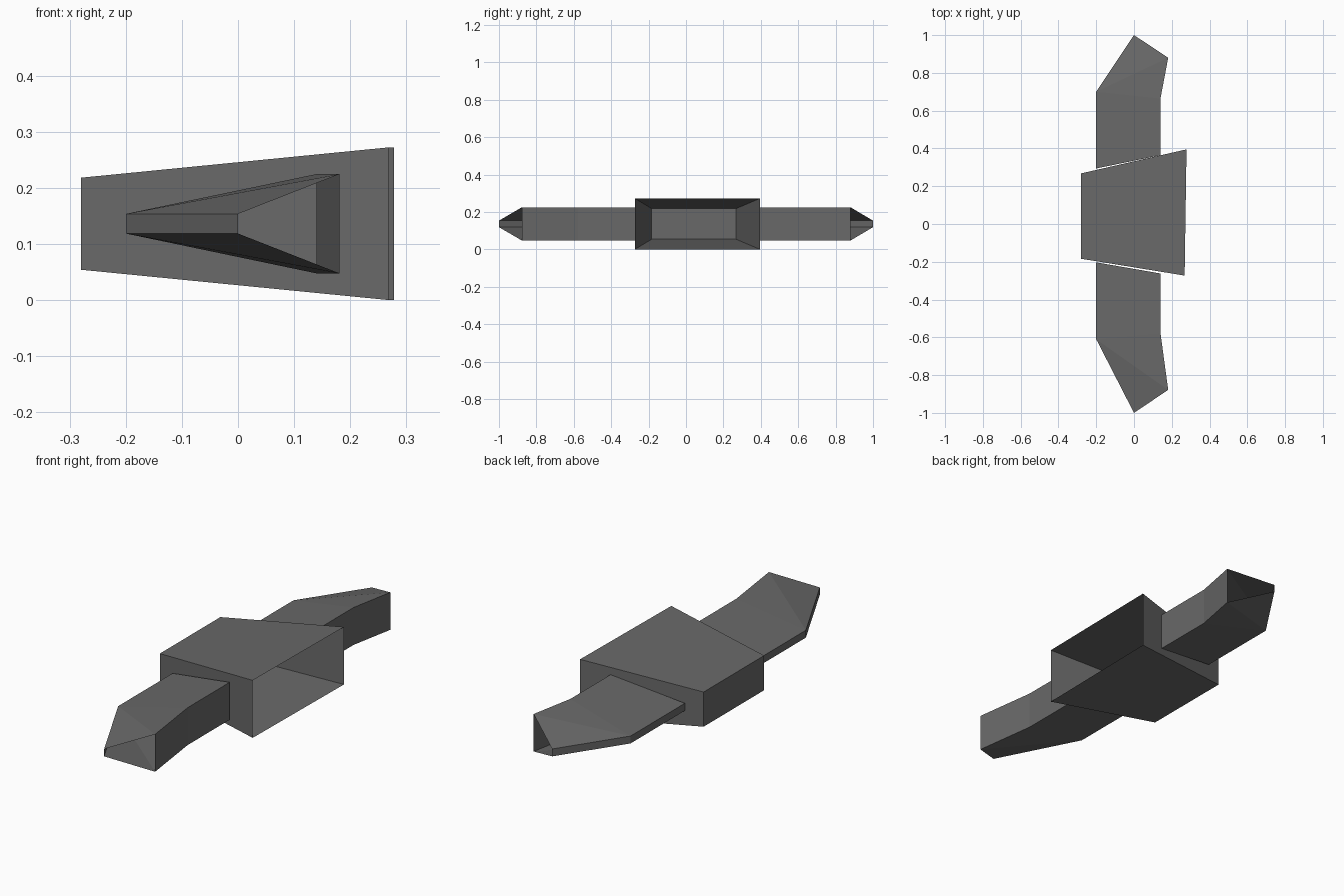
import bpy
import bmesh

if "Cube" in bpy.data.objects:
    bpy.data.objects.remove(bpy.data.objects["Cube"], do_unlink=True)

# The single grey finish
grey = bpy.data.materials.new("dark grey")
grey.use_nodes = True
colour = (0.14, 0.14, 0.14, 1)
grey.diffuse_color = colour
grey.node_tree.nodes["Principled BSDF"].inputs["Base Color"].default_value = colour

MID = 0.136  # height of the mirror plane shared by every part


def shell(name, outline, panels, open_sides):
    """Thin shell: outline of (x, y, half height), mirrored above and below MID."""
    bm = bmesh.new()
    top = [bm.verts.new((x, y, MID + h)) for x, y, h in outline]
    low = [bm.verts.new((x, y, MID - h)) for x, y, h in outline]
    for panel in panels:
        bm.faces.new([top[i] for i in panel])
        bm.faces.new([low[i] for i in reversed(panel)])
    for i in range(len(outline)):
        if i not in open_sides:
            j = (i + 1) % len(outline)
            bm.faces.new((top[j], top[i], low[i], low[j]))
    bmesh.ops.recalc_face_normals(bm, faces=bm.faces)
    mesh = bpy.data.meshes.new(name)
    bm.to_mesh(mesh)
    bm.free()
    mesh.materials.append(grey)
    obj = bpy.data.objects.new(name, mesh)
    bpy.context.collection.objects.link(obj)
    return obj


# Central tapered housing, open on its wide side
thin, thick = 0.082, 0.136
shell("housing",
      [(-0.28, 0.268, thin), (0.278, 0.395, thick),
       (0.268, -0.273, thick), (-0.28, -0.184, thin)],
      [(0, 1, 2, 3)], open_sides={1})


# Wedge-shaped arms with open, angled tips
def arm(name, shoulder, tip, corner, bend, root_outer, root_inner):
    thin, thick = 0.0175, 0.0885
    outline = [(-0.2, shoulder, thin), (0, tip, thin), (0.181, corner, thick),
               (0.14, bend, thick), (0.14, root_outer, thick),
               (-0.2, root_inner, thin)]
    shell(name, outline, [(0, 1, 2), (0, 2, 3), (0, 3, 4, 5)], open_sides={1, 4})


arm("back_arm", 0.7, 1, 0.88, 0.664, 0.364, 0.294)
arm("front_arm", -0.61, -1, -0.878, -0.577, -0.262, -0.203)
